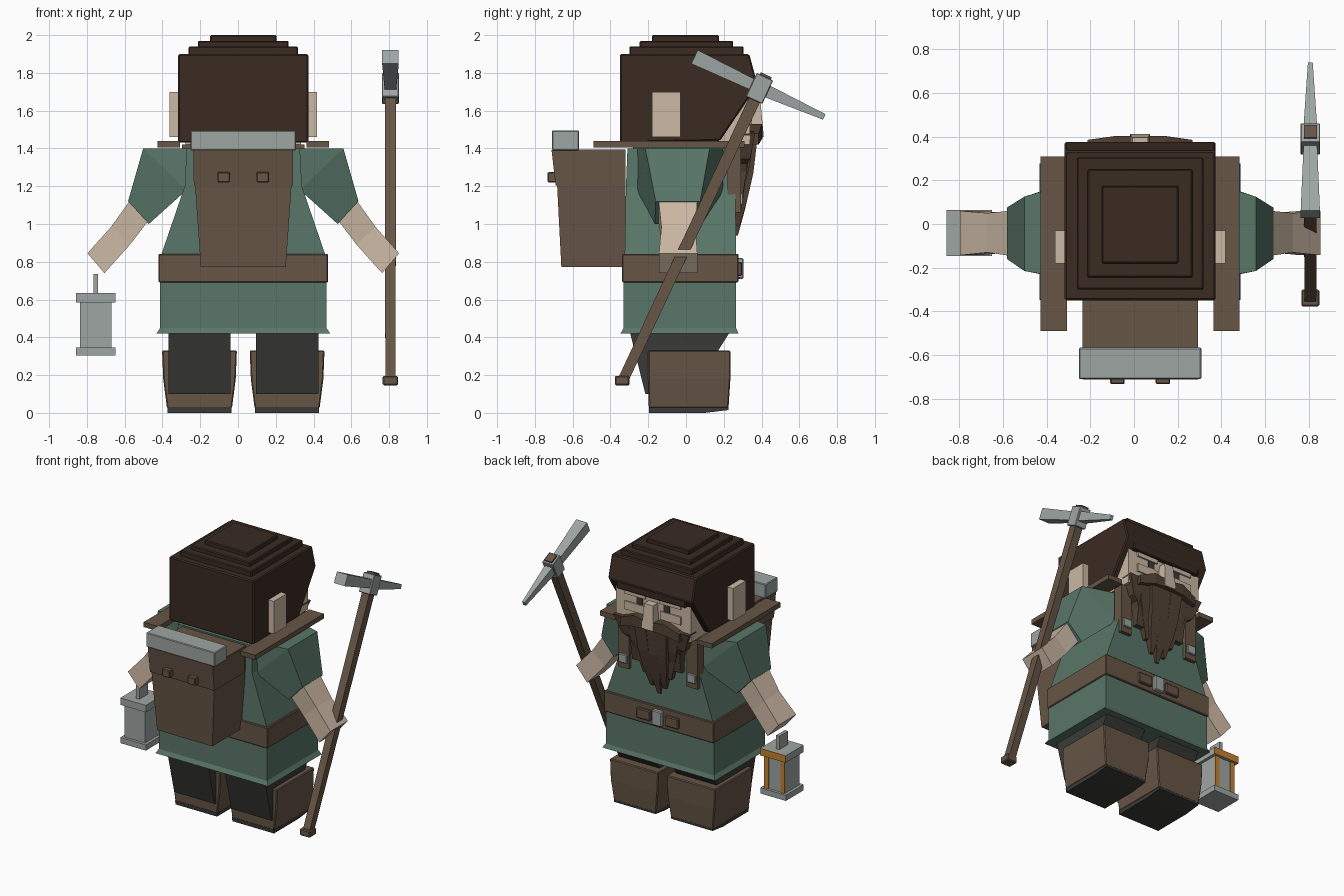
import bpy, bmesh, math
from mathutils import Vector

CX = 0.028  # body centre line


def material(name, rgb):
    m = bpy.data.materials.new(name)
    m.diffuse_color = (*rgb, 1)
    return m


HAIR = material("dark brown hair", (0.042, 0.024, 0.016))
BEARD = material("beard brown", (0.085, 0.055, 0.036))
SKIN = material("skin", (0.60, 0.48, 0.37))
GREEN = material("tunic green", (0.10, 0.18, 0.14))
LEATHER = material("leather brown", (0.135, 0.092, 0.06))
METAL = material("grey metal", (0.34, 0.38, 0.37))
DARK = material("charcoal", (0.042, 0.044, 0.038))
ORANGE = material("lantern orange", (0.55, 0.22, 0.03))


def loft(name, rings, mat, bevel=0):
    """Solid skin through rings holding equal numbers of points."""
    bm = bmesh.new()
    vs = [[bm.verts.new(p) for p in r] for r in rings]
    n = len(vs[0])
    for a, b in zip(vs, vs[1:]):
        for i in range(n):
            bm.faces.new((a[i], a[(i + 1) % n], b[(i + 1) % n], b[i]))
    bm.faces.new(vs[0])
    bm.faces.new(vs[-1])
    bmesh.ops.recalc_face_normals(bm, faces=bm.faces)
    me = bpy.data.meshes.new(name)
    bm.to_mesh(me)
    bm.free()
    me.materials.append(mat)
    ob = bpy.data.objects.new(name, me)
    bpy.context.collection.objects.link(ob)
    if bevel:
        mod = ob.modifiers.new("bevel", "BEVEL")
        mod.width = bevel
        mod.segments = 1
    return ob


def rect(x0, x1, y0, y1, z):
    return [(x0, y0, z), (x1, y0, z), (x1, y1, z), (x0, y1, z)]


def box(name, x0, x1, y0, y1, z0, z1, mat, bevel=0):
    return loft(name, [rect(x0, x1, y0, y1, z0), rect(x0, x1, y0, y1, z1)], mat, bevel)


def stack(name, levels, mat, cx=CX, bevel=0):
    """Levels of (z, half width, y0, y1)."""
    return loft(name, [rect(cx - h, cx + h, a, b, z) for z, h, a, b in levels], mat, bevel)


def prism(name, profile, x0, x1, mat, bevel=0):
    """Side profile of (y, z) points, extruded along x."""
    return loft(name, [[(x, y, z) for y, z in profile] for x in (x0, x1)], mat, bevel)


def bar(name, cx, stations, mat, bevel=0):
    """Tapered bar in a yz plane: stations of (y, z, half thickness, half x)."""
    d = Vector((stations[-1][0] - stations[0][0], stations[-1][1] - stations[0][1])).normalized()
    n = Vector((-d.y, d.x))
    rings = [[(cx + sx * hx, y + st * t * n.x, z + st * t * n.y)
              for sx, st in ((-1, -1), (1, -1), (1, 1), (-1, 1))] for y, z, t, hx in stations]
    return loft(name, rings, mat, bevel)


def section(s, top, bottom):
    """Limb cross-section from two (x, z, y0, y1) edges, on side s."""
    (xa, za, a0, a1), (xb, zb, b0, b1) = top, bottom
    return [(CX + s * xa, a0, za), (CX + s * xa, a1, za), (CX + s * xb, b1, zb), (CX + s * xb, b0, zb)]


# Hair: swept block with stepped crown
prism("hair", [(-0.35, 1.9), (-0.35, 1.43), (0.18, 1.44), (0.355, 1.70), (0.378, 1.74), (0.335, 1.9)],
      CX - 0.345, CX + 0.345, HAIR, 0.008)
for i, (h, y0, y1, z) in enumerate([(0.29, -0.3, 0.305, 1.94), (0.24, -0.245, 0.25, 1.97),
                                    (0.175, -0.18, 0.175, 2.0)]):
    box(f"crown_step_{i}", CX - h, CX + h, y0, y1, 1.88, z, HAIR, 0.006)
box("fringe", CX - 0.28, CX + 0.28, 0.28, 0.368, 1.675, 1.74, HAIR, 0.006)

# Face
box("face", CX - 0.305, CX + 0.305, 0.1, 0.34, 1.42, 1.71, SKIN)
stack("nose", [(1.46, 0.046, 0.32, 0.412), (1.64, 0.036, 0.32, 0.395)], SKIN)
for s in (-1, 1):
    x = CX + s * 0.36
    box("ear", x - 0.03, x + 0.03, -0.18, -0.03, 1.46, 1.70, SKIN)
    x = CX + s * 0.145
    box("brow", x - 0.085, x + 0.085, 0.33, 0.352, 1.645, 1.68, SKIN)
    box("cheek", x - 0.085, x + 0.085, 0.33, 0.35, 1.53, 1.59, SKIN)
    x = CX + s * 0.11
    box("pupil", x - 0.026, x + 0.026, 0.336, 0.344, 1.59, 1.645, DARK)

# Beard: seven tapering locks, longest in the middle
for i in range(7):
    u = (i - 3) / 3
    step = 0.012 * (i % 2)
    tip = 0.94 + 0.24 * abs(u) ** 1.4
    top = 1.51 - 0.03 * abs(u)
    mid = top * 0.55 + tip * 0.45
    side = 0.025 * abs(u)
    levels = [(tip, u * 0.155, 0.012, 0.255, 0.275 + 0.03 * abs(u)),
              (tip + 0.14, u * 0.18, 0.036, 0.25, 0.325 - step),
              (mid, u * 0.215, 0.043, 0.25, 0.365 - step - side),
              (top, u * 0.26, 0.049, 0.28, 0.392 - step - side)]
    loft("beard_lock", [rect(CX + x - h, CX + x + h, a, b, z) for z, x, h, a, b in levels], BEARD)
prism("beard_backing", [(0.24, 1.15), (0.3, 1.15), (0.355, 1.48), (0.25, 1.48)], CX - 0.2, CX + 0.2, BEARD)
for s in (-1, 1):
    loft("moustache", [[(CX + s * x, y, z) for y, z in ((0.33, z0), (y1, z0), (y1, z1), (0.33, z1))]
                       for x, y1, z0, z1 in ((0.0, 0.405, 1.455, 1.51), (0.12, 0.402, 1.45, 1.53),
                                             (0.24, 0.385, 1.42, 1.48))], BEARD)

# Tunic, belt and skirt
stack("tunic_body", [(0.82, 0.44, -0.325, 0.265), (1.2, 0.31, -0.318, 0.262), (1.4, 0.30, -0.31, 0.24)], GREEN)
box("neck", CX - 0.25, CX + 0.25, -0.28, 0.25, 1.38, 1.45, GREEN)
stack("skirt", [(0.42, 0.46, -0.347, 0.278), (0.45, 0.44, -0.33, 0.265), (0.72, 0.44, -0.33, 0.265)], GREEN)
box("belt", CX - 0.448, CX + 0.448, -0.338, 0.277, 0.69, 0.842, LEATHER, 0.005)
box("belt_buckle", CX - 0.04, CX + 0.04, 0.27, 0.305, 0.71, 0.82, METAL, 0.006)
for s in (-1, 1):
    x = CX + s * 0.115
    box("belt_loop", x - 0.055, x + 0.055, 0.27, 0.297, 0.725, 0.80, LEATHER, 0.006)

# Arms and shoulder straps
for s in (-1, 1):
    cuff_t, cuff_b = (0.61, 1.12, -0.16, 0.075), (0.50, 1.0, -0.165, 0.085)
    loft("sleeve", [section(s, (0.22, 1.4, -0.27, 0.22), (0.22, 1.2, -0.27, 0.22)),
                    section(s, (0.53, 1.4, -0.215, 0.125), (0.30, 1.18, -0.26, 0.2)),
                    section(s, cuff_t, cuff_b)], GREEN)
    loft("forearm", [section(s, (0.60, 1.125, -0.145, 0.06), (0.505, 1.015, -0.145, 0.06)),
                     section(s, (0.70, 0.985, -0.13, 0.05), (0.60, 0.89, -0.13, 0.05)),
                     section(s, (0.825, 0.845, -0.143, 0.06), (0.735, 0.74, -0.143, 0.06))], SKIN)
    x = CX + s * 0.395
    box("shoulder_strap", x - 0.06, x + 0.06, -0.49, 0.31, 1.405, 1.44, LEATHER)
    x = CX + s * 0.28
    box("chest_strap", x - 0.045, x + 0.045, 0.22, 0.29, 1.06, 1.42, LEATHER)
    box("strap_buckle", x - 0.035, x + 0.035, 0.27, 0.303, 1.1, 1.165, METAL, 0.005)

# Legs and boots
for s in (-1, 1):
    x = CX + s * 0.232
    prism("leg", [(-0.30, 0.44), (-0.215, 0.1), (0.1, 0.1), (0.17, 0.33), (0.24, 0.44)],
          x - 0.165, x + 0.165, DARK)
    stack("boot", [(0.025, 0.172, -0.197, 0.225), (0.18, 0.192, -0.2, 0.235), (0.33, 0.198, -0.2, 0.235)],
          LEATHER, x, 0.006)
    prism("sole", [(-0.195, 0.0), (0.1, 0.0), (0.225, 0.015), (0.225, 0.03), (-0.197, 0.03)],
          x - 0.17, x + 0.17, DARK)

# Backpack with flap, fasteners and bedroll
stack("backpack", [(0.772, 0.225, -0.66, -0.32), (1.2, 0.255, -0.682, -0.32), (1.395, 0.26, -0.708, -0.32)], LEATHER)
stack("pack_flap", [(1.203, 0.262, -0.69, -0.34), (1.393, 0.264, -0.712, -0.34)], LEATHER)
for s in (-1, 1):
    x = CX + s * 0.104
    box("pack_fastener", x - 0.033, x + 0.033, -0.733, -0.68, 1.22, 1.275, LEATHER, 0.005)
box("bedroll", CX - 0.28, CX + 0.28, -0.71, -0.566, 1.39, 1.495, METAL, 0.005)

# Lantern with warm frame on its forward side
LX, LY = -0.753, -0.042
for name, h, z0, z1 in (("lantern_base", 0.104, 0.303, 0.345), ("lantern_body", 0.083, 0.34, 0.59),
                        ("lantern_cap", 0.104, 0.585, 0.636)):
    box(name, LX - h, LX + h, LY - h, LY + h, z0, z1, METAL)
box("lantern_handle", LX - 0.013, LX + 0.013, LY - 0.05, LY + 0.05, 0.63, 0.735, METAL)
box("lantern_cap_trim", LX - 0.104, LX + 0.104, LY + 0.1, LY + 0.107, 0.585, 0.636, ORANGE)
for s in (-1, 1):
    x = LX + s * 0.066
    box("lantern_frame_bar", x - 0.017, x + 0.017, LY + 0.08, LY + 0.089, 0.345, 0.585, ORANGE)

# Pickaxe
PX = 0.807
bar("pick_handle", PX, [(-0.335, 0.17, 0.028, 0.027), (0.425, 1.79, 0.032, 0.03)], LEATHER)
box("handle_knob", PX - 0.041, PX + 0.041, -0.377, -0.3, 0.146, 0.195, LEATHER, 0.006)
bar("pick_collar", PX, [(0.36, 1.655, 0.048, 0.045), (0.418, 1.78, 0.048, 0.045)], METAL, 0.004)
bar("pick_chisel", PX, [(0.045, 1.885, 0.04, 0.044), (0.37, 1.73, 0.03, 0.03)], METAL)
bar("pick_spike", PX, [(0.39, 1.72, 0.036, 0.034), (0.732, 1.567, 0.016, 0.011)], METAL)
